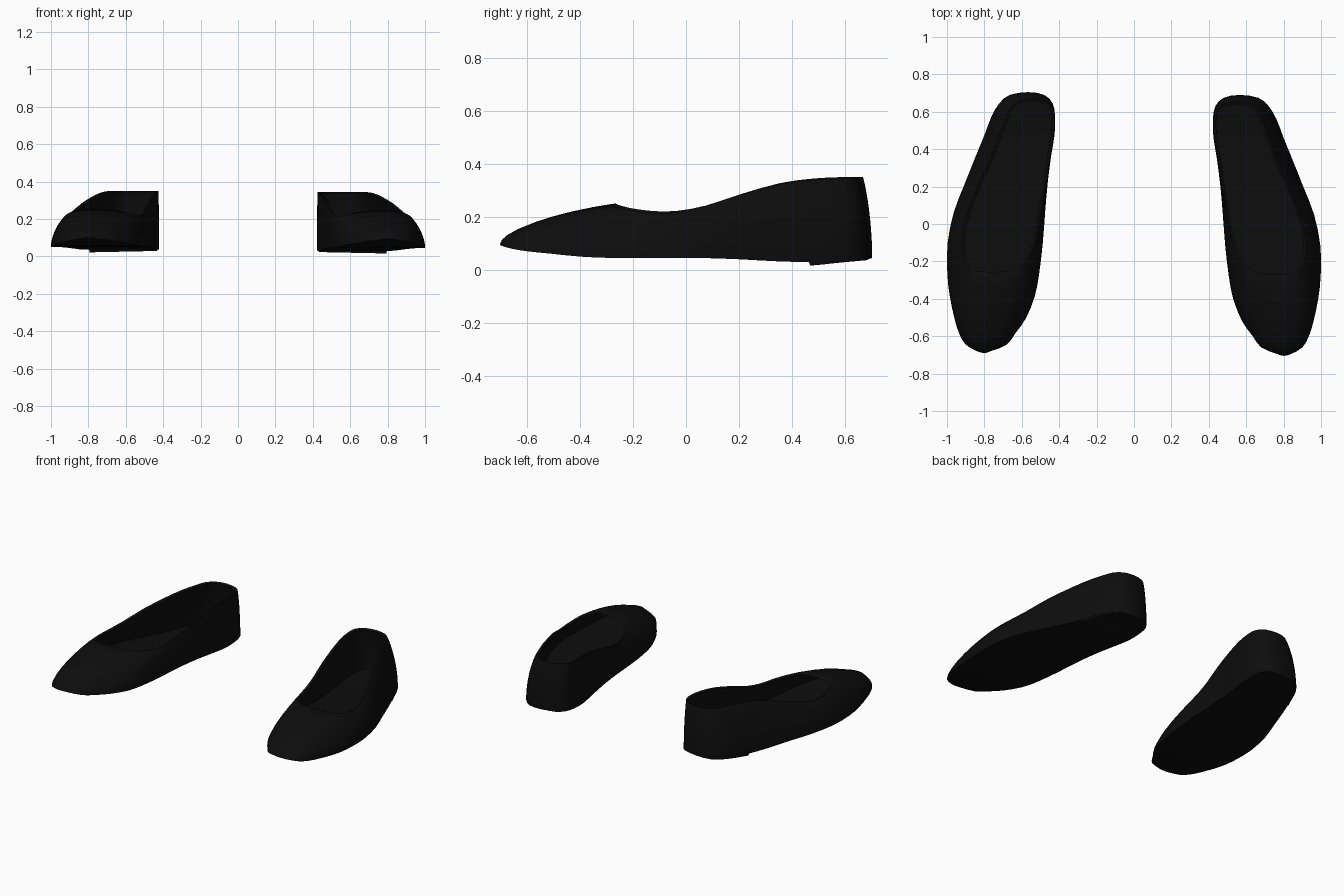
import bpy, bmesh, math
from mathutils import Vector

if "Cube" in bpy.data.objects:
    bpy.data.objects.remove(bpy.data.objects["Cube"])

black = bpy.data.materials.new("black leather")
black.diffuse_color = (0.004, 0.004, 0.004, 1)
black.use_nodes = True
black.node_tree.nodes["Principled BSDF"].inputs["Base Color"].default_value = black.diffuse_color

# Stations from toe to heel: sole y, inner x, outer x, z | opening y, inner x, outer x, z
STATIONS = [
    (-.695, .765, .84, .09, -.283, .72, .80, .245),
    (-.66, .68, .90, .08, -.278, .68, .84, .243),
    (-.60, .635, .935, .07, -.265, .64, .87, .238),
    (-.52, .578, .96, .062, -.235, .60, .895, .23),
    (-.40, .53, .985, .05, -.19, .565, .912, .222),
    (-.28, .507, .998, .045, -.13, .535, .92, .216),
    (-.12, .488, .997, .045, -.05, .515, .915, .217),
    (.05, .475, .963, .045, .06, .495, .885, .237),
    (.20, .462, .905, .04, .20, .47, .83, .283),
    (.35, .443, .845, .032, .34, .45, .765, .322),
    (.46, .425, .80, .03, .45, .432, .725, .338),
    (.56, .422, .762, .035, .54, .425, .69, .344),
    (.63, .435, .72, .04, .60, .433, .665, .345),
    (.675, .48, .665, .042, .64, .475, .62, .345),
]


def smooth_loop(pts, steps=2):
    """Closed Catmull-Rom curve through the points."""
    out, n = [], len(pts)
    for i in range(n):
        a, b, c, d = (pts[(i + k) % n] for k in (-1, 0, 1, 2))
        for s in range(steps):
            t = s / steps
            out.append(.5 * (2 * b + (c - a) * t + (2 * a - 5 * b + 4 * c - d) * t ** 2
                             + (3 * b - a - 3 * c + d) * t ** 3))
    return out


def key_loop(toe, heel, k):
    outer = [Vector((s[k + 2], s[k], s[k + 3])) for s in STATIONS]
    inner = [Vector((s[k + 1], s[k], s[k + 3])) for s in STATIONS]
    return smooth_loop([Vector(toe)] + outer + [Vector(heel)] + inner[::-1])


outline = key_loop((.80, -.705, .095), (.565, .69, .043), 0)
opening = key_loop((.76, -.285, .245), (.55, .655, .345), 4)
N = len(outline)


def upper_ring(t, inset=0, dz=0):
    """Ring between the sole edge (t=0) and the opening (t=1), bulging outwards."""
    a = t * math.pi / 2
    f = 1 - math.cos(a)
    h = .6 * math.sin(a) + .4 * f
    ring = []
    for i in range(N):
        p, q = outline[i], opening[i]
        tan = outline[(i + 1) % N] - outline[i - 1]
        n = Vector((tan.y, -tan.x, 0)).normalized()
        v = p.lerp(q, f)
        v.z = p.z + (q.z - p.z) * h + dz
        ring.append(v - n * inset)
    return ring


def finish(bm, name, angle):
    bmesh.ops.recalc_face_normals(bm, faces=bm.faces)
    mesh = bpy.data.meshes.new(name)
    bm.to_mesh(mesh)
    bm.free()
    mesh.materials.append(black)
    ob = bpy.data.objects.new(name, mesh)
    bpy.context.collection.objects.link(ob)
    bpy.ops.object.select_all(action='DESELECT')
    ob.select_set(True)
    bpy.context.view_layer.objects.active = ob
    bpy.ops.object.shade_smooth_by_angle(angle=math.radians(angle))


def span(bm, ring):
    """Fill a ring with strips running across the shoe."""
    for i in range(N // 2):
        quad = [ring[i], ring[i + 1], ring[(N - i - 1) % N], ring[(N - i) % N]]
        bm.faces.new(list(dict.fromkeys(quad)))


def shoe(side, sx, dy, dz):
    def place(v):
        return Vector((v.x * sx, v.y + dy, v.z + dz))

    # Upper with sole, lining and insole
    bm = bmesh.new()
    rings = [upper_ring(t / 8) for t in range(9)]
    rings += [upper_ring(t, .014, -.006) for t in (1, .7, .4)]
    rings.append(upper_ring(0, .02, .03))
    rings = [[bm.verts.new(place(v)) for v in r] for r in rings]
    for a, b in zip(rings, rings[1:]):
        for i in range(N):
            j = (i + 1) % N
            bm.faces.new((a[i], a[j], b[j], b[i]))
    span(bm, rings[0])
    span(bm, rings[-1])
    finish(bm, side + "_upper", 50)

    # Low heel block following the back of the sole
    bm = bmesh.new()
    back = [v for v in outline if v.y > .43]
    top = [bm.verts.new(place(Vector((v.x, v.y, v.z + .015)))) for v in back]
    low = []
    for v in back:
        x, y = v.x + (.62 - v.x) * .04, max(v.y, .47)
        z = (y - .47) * .17 + .6 * (x - .63) ** 2
        low.append(bm.verts.new(place(Vector((x, y, z)))))
    for i in range(len(back)):
        j = (i + 1) % len(back)
        bm.faces.new((top[i], top[j], low[j], low[i]))
    for k in range(len(back) // 2):
        for r in (top, low):
            quad = [r[k], r[k + 1], r[-k - 2], r[-k - 1]]
            if len(set(quad)) >= 3:
                bm.faces.new(list(dict.fromkeys(quad))) if k + 1 <= len(r) - k - 2 else None
    finish(bm, side + "_heel", 35)


shoe("right", 1, 0, 0)
shoe("left", -1, .015, .006)
